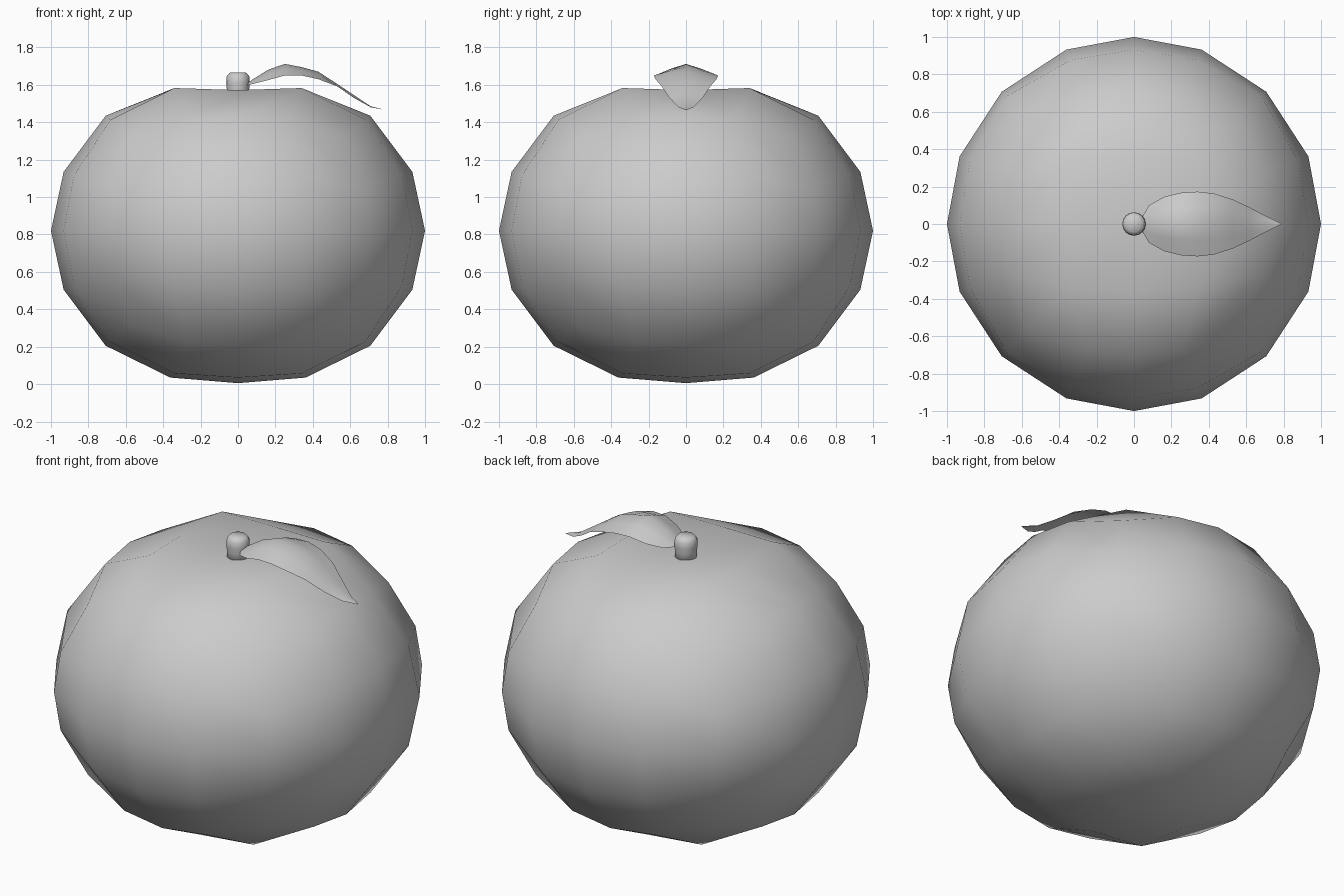
import bpy, bmesh, math
from mathutils import Vector

if "Cube" in bpy.data.objects:
    bpy.data.objects.remove(bpy.data.objects["Cube"])


def make_object(name, bm):
    bmesh.ops.recalc_face_normals(bm, faces=bm.faces)
    for f in bm.faces:
        f.smooth = True
    mesh = bpy.data.meshes.new(name)
    bm.to_mesh(mesh)
    bm.free()
    ob = bpy.data.objects.new(name, mesh)
    bpy.context.collection.objects.link(ob)
    return ob


# Fruit body: a cube split 4 x 4 per side and blown up into a squashed sphere
bm = bmesh.new()
bmesh.ops.create_cube(bm, size=2)
bmesh.ops.subdivide_edges(bm, edges=bm.edges[:], cuts=3, use_grid_fill=True)
for v in bm.verts:
    p = Vector([math.copysign(0.388, c) if 0.3 < abs(c) < 0.7 else c for c in v.co])
    p.normalize()
    r = math.hypot(p.x, p.y)
    z = 0.82 + 0.87 * p.z
    if p.z > 0.9:                       # dimple around the stem
        z = 1.535 if r < 0.1 else 1.572
    elif p.z < -0.9:                    # flattened underside
        z = 0.005 if r < 0.1 else 0.035
    v.co = (p.x, p.y, z)
make_object("fruit_body", bm)

# Stem: short lathe with a rounded top
SIDES = 16
bm = bmesh.new()
rings = []
for r, z in [(0.057, 1.50), (0.06, 1.58), (0.063, 1.61), (0.061, 1.645), (0.043, 1.665)]:
    rings.append([bm.verts.new((r * math.cos(math.tau * i / SIDES),
                                r * math.sin(math.tau * i / SIDES), z))
                  for i in range(SIDES)])
for a, b in zip(rings, rings[1:]):
    for i in range(SIDES):
        j = (i + 1) % SIDES
        bm.faces.new((a[i], a[j], b[j], b[i]))
bm.faces.new(rings[-1])
bm.faces.new(rings[0][::-1])
make_object("stem", bm)

# Leaf: thin arched sheet, stations of (x, half width, midrib z, edge z)
stations = [(0.03, 0.015, 1.595, 1.595), (0.08, 0.10, 1.63, 1.605),
            (0.16, 0.145, 1.68, 1.625), (0.25, 0.167, 1.712, 1.65),
            (0.34, 0.173, 1.695, 1.65), (0.43, 0.163, 1.67, 1.63),
            (0.53, 0.130, 1.605, 1.592), (0.62, 0.088, 1.545, 1.53),
            (0.71, 0.040, 1.485, 1.48), (0.785, 0.003, 1.466, 1.466)]
bm = bmesh.new()
rows = []
for x, w, zm, ze in stations:
    rows.append([bm.verts.new((x, w * t, zm + (ze - zm) * abs(t) ** 1.2))
                 for t in (-1, -0.5, 0, 0.5, 1)])
for a, b in zip(rows, rows[1:]):
    for i in range(4):
        bm.faces.new((a[i], b[i], b[i + 1], a[i + 1]))
make_object("leaf", bm)
